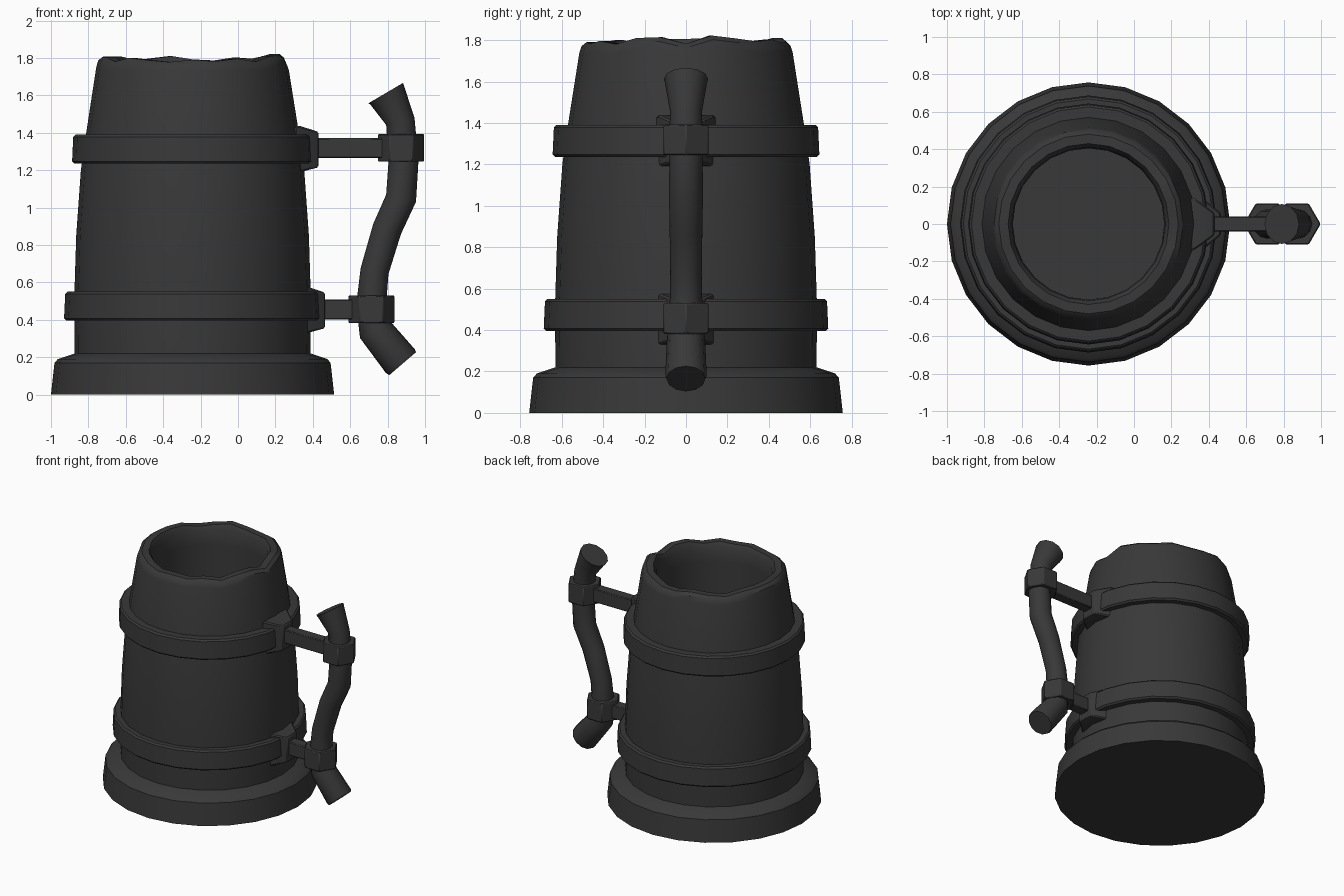
import bpy, bmesh
from math import sin, cos, pi, radians, atan2
from mathutils import Vector

if "Cube" in bpy.data.objects:
    bpy.data.objects.remove(bpy.data.objects["Cube"])

CX, N = -0.243, 24
mat = bpy.data.materials.new("dark_grey")
mat.diffuse_color = (0.04, 0.04, 0.04, 1)
mat.use_nodes = True
mat.node_tree.nodes["Principled BSDF"].inputs["Base Color"].default_value = mat.diffuse_color


def finish(name, bm, angle=35, bevel=0):
    bmesh.ops.recalc_face_normals(bm, faces=bm.faces)
    me = bpy.data.meshes.new(name)
    bm.to_mesh(me)
    bm.free()
    ob = bpy.data.objects.new(name, me)
    bpy.context.collection.objects.link(ob)
    me.materials.append(mat)
    if bevel:
        m = ob.modifiers.new("bevel", 'BEVEL')
        m.width, m.segments, m.limit_method = bevel, 1, 'ANGLE'
    bpy.ops.object.select_all(action='DESELECT')
    ob.select_set(True)
    bpy.context.view_layer.objects.active = ob
    bpy.ops.object.shade_smooth_by_angle(angle=radians(angle))
    return ob


def loft(rings, closed=False):
    """Skin a list of equal-length point rings; cap the ends or join them."""
    bm = bmesh.new()
    vr = [[bm.verts.new(p) for p in r] for r in rings]
    pairs = list(zip(vr, vr[1:])) + ([(vr[-1], vr[0])] if closed else [])
    for a, b in pairs:
        for i in range(len(a)):
            j = (i + 1) % len(a)
            bm.faces.new((a[i], a[j], b[j], b[i]))
    if not closed:
        bm.faces.new(vr[0])
        bm.faces.new(vr[-1])
    return bm


def circle(r, z, cx=CX, n=N, wobble=None):
    return [(cx + r * cos(2 * pi * i / n), r * sin(2 * pi * i / n),
             z + (wobble[i] if wobble else 0)) for i in range(n)]


def rect(x, hy, z0, z1):
    return [(x, -hy, z0), (x, hy, z0), (x, hy, z1), (x, -hy, z1)]


# Cup: one turned profile, outside up to the chipped rim, then inside down
chips = [v / 1000 for v in (-18, 22, 8, -6, 2, -14, -8, 10, -4, -16, 6, 8,
                            6, 4, -20, 0, -12, -22, -10, -18, -4, -20, 10, 14)]
profile = [(0.757, 0, 0), (0.738, 0.17, 0), (0.72, 0.19, 0), (0.63, 0.22, 0),
           (0.633, 0.5, 0), (0.622, 0.85, 0), (0.597, 1.2, 0), (0.57, 1.39, 0),
           (0.515, 1.745, 0.6), (0.505, 1.78, 1), (0.48, 1.80, 1),
           (0.43, 1.80, 1), (0.41, 1.765, 0.8), (0.405, 1.65, 0), (0.405, 0.25, 0)]
finish("cup", loft([circle(r, z, wobble=[c * k for c in chips]) for r, z, k in profile]))

# Metal bands
for name, z0, z1, r, ri in (("lower_band", 0.395, 0.55, 0.687, 0.61),
                            ("upper_band", 1.235, 1.39, 0.644, 0.55)):
    h = 0.012
    finish(name, loft([circle(ri, z0), circle(r - h, z0), circle(r, z0 + h),
                       circle(r - 0.006, z1 - h), circle(r - h - 0.006, z1),
                       circle(ri, z1)], closed=True))

# Bracket, rod and hexagonal cuff at each band
for name, zc, xb, xf, hx, rz in (("lower", 0.455, 0.345, 0.465, 0.713, 0.455),
                                 ("upper", 1.315, 0.305, 0.43, 0.872, 1.318)):
    finish(name + "_bracket", loft([rect(xb, 0.145, zc - 0.125, zc + 0.12),
                                    rect(xb + 0.03, 0.13, zc - 0.125, zc + 0.12),
                                    rect(xf, 0.06, zc - 0.10, zc + 0.09)]), 25, 0.008)
    finish(name + "_rod", loft([rect(xf - 0.05, 0.04, rz - 0.053, rz + 0.053),
                                rect(hx - 0.05, 0.04, rz - 0.053, rz + 0.053)]), 25, 0.006)
    finish(name + "_cuff", loft([circle(0.126, rz - 0.073, hx, 6),
                                 circle(0.126, rz + 0.075, hx, 6)]), 25, 0.006)

# Crooked handle swept in the xz plane with flared ends: (x, z, radius)
path = [(0.88, 0.165, 0.094), (0.868, 0.179, 0.1), (0.735, 0.345, 0.093),
        (0.712, 0.48, 0.08), (0.73, 0.66, 0.076), (0.797, 0.885, 0.079),
        (0.872, 1.05, 0.082), (0.885, 1.25, 0.08), (0.868, 1.46, 0.078),
        (0.80, 1.595, 0.102), (0.79, 1.612, 0.107)]
rings = []
for k, (x, z, r) in enumerate(path):
    a, b = path[max(k - 1, 0)], path[min(k + 1, len(path) - 1)]
    t = Vector((b[0] - a[0], 0, b[1] - a[1])).normalized()
    side = Vector((t.z, 0, -t.x))
    rings.append([Vector((x, 0, z)) + side * r * cos(2 * pi * i / 12)
                  + Vector((0, r * sin(2 * pi * i / 12), 0)) for i in range(12)])
finish("handle", loft(rings), 40)
